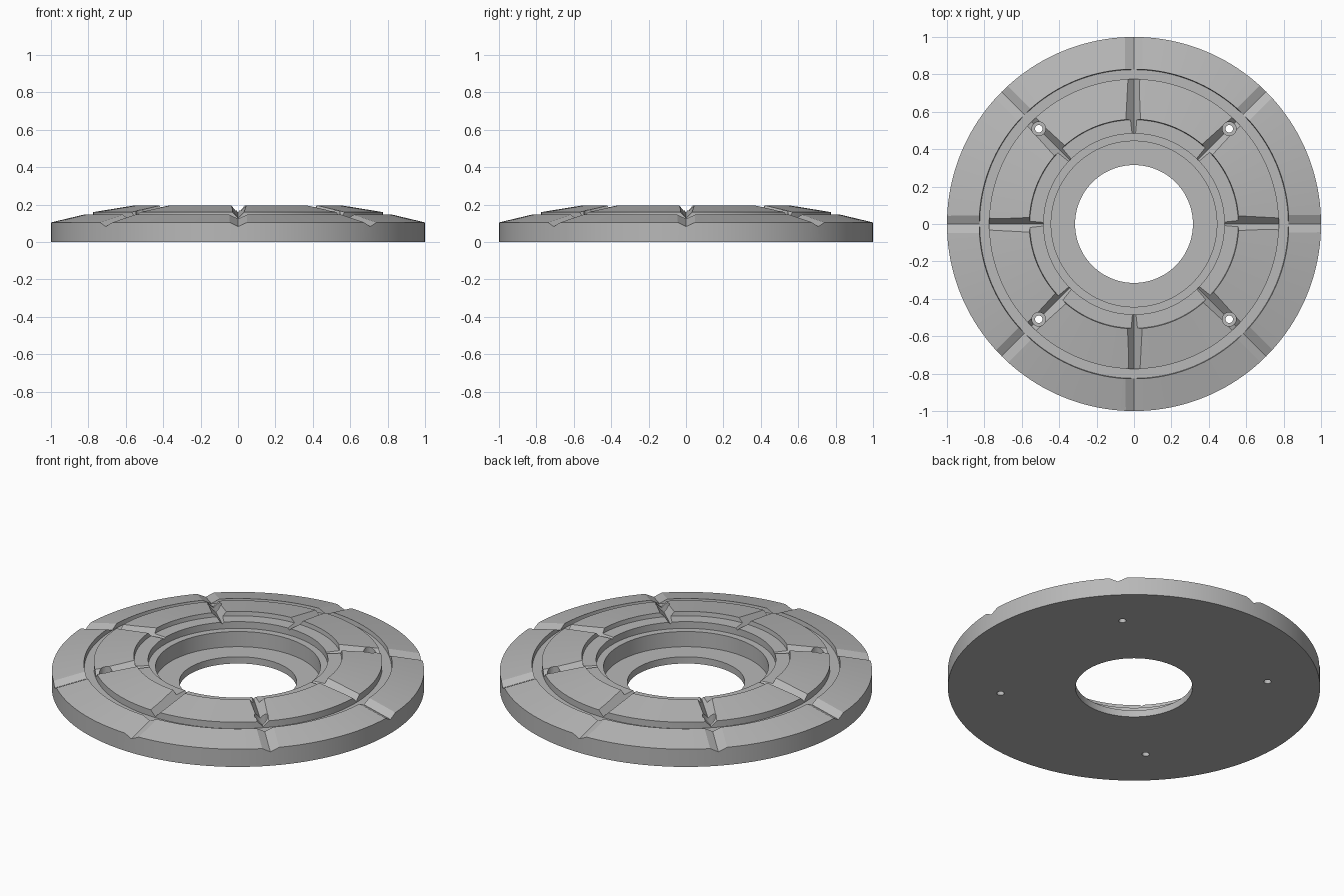
import bpy, bmesh, math
from mathutils import Matrix, Vector

cube = bpy.data.objects.get("Cube")
if cube:
    bpy.data.objects.remove(cube, do_unlink=True)

grey = bpy.data.materials.new("plain grey")
grey.use_nodes = True
grey.diffuse_color = (0.48, 0.48, 0.48, 1)
grey.node_tree.nodes["Principled BSDF"].inputs["Base Color"].default_value = grey.diffuse_color


def make_object(name, bm):
    bmesh.ops.recalc_face_normals(bm, faces=bm.faces[:])
    mesh = bpy.data.meshes.new(name)
    bm.to_mesh(mesh)
    bm.free()
    mesh.materials.append(grey)
    obj = bpy.data.objects.new(name, mesh)
    bpy.context.collection.objects.link(obj)
    return obj


def lathe(name, profile, steps):
    """Turn a closed (radius, height) profile around the z axis."""
    bm = bmesh.new()
    rings = []
    for i in range(steps):
        a = math.tau * i / steps
        rings.append([bm.verts.new((r * math.cos(a), r * math.sin(a), z)) for r, z in profile])
    n = len(profile)
    for i in range(steps):
        here, after = rings[i], rings[(i + 1) % steps]
        for j in range(n):
            k = (j + 1) % n
            bm.faces.new((here[j], after[j], after[k], here[k]))
    return make_object(name, bm)


def vee_cutter(angle, start, end):
    """Radial V wedge; each end is (radius, apex height, half width per height)."""
    bm = bmesh.new()
    turn = Matrix.Rotation(angle, 3, 'Z')
    top = 0.3
    ends = []
    for r, z, spread in (start, end):
        w = (top - z) * spread
        pts = ((r, 0, z), (r, w, top), (r, -w, top))
        ends.append([bm.verts.new(turn @ Vector(p)) for p in pts])
    a, b = ends
    bm.faces.new(a)
    bm.faces.new(b)
    for i in range(3):
        j = (i + 1) % 3
        bm.faces.new((a[i], a[j], b[j], b[i]))
    return make_object("groove_cutter", bm)


def hole_cutter(angle, distance, radius, bottom):
    bm = bmesh.new()
    top = 0.3
    place = Matrix.Rotation(angle, 4, 'Z') @ Matrix.Translation((distance, 0, (top + bottom) / 2))
    bmesh.ops.create_cone(bm, cap_ends=True, segments=32, radius1=radius, radius2=radius,
                          depth=top - bottom, matrix=place)
    return make_object("hole_cutter", bm)


def cut(target, cutter):
    cutter.hide_render = True
    mod = target.modifiers.new("cut", 'BOOLEAN')
    mod.operation = 'DIFFERENCE'
    mod.solver = 'EXACT'
    mod.object = cutter
    bpy.context.view_layer.objects.active = target
    bpy.ops.object.modifier_apply(modifier=mod.name)
    bpy.data.objects.remove(cutter, do_unlink=True)


# Stepped ring: outer slope, ring channel, raised disc, inner ledges, bore
profile = [
    (0.315, 0), (1.0, 0), (1.0, 0.105), (0.828, 0.146), (0.825, 0.122),
    (0.775, 0.122), (0.775, 0.16), (0.56, 0.195), (0.557, 0.17),
    (0.483, 0.17), (0.483, 0.13), (0.443, 0.13), (0.443, 0.04), (0.315, 0.04),
]
ring = lathe("stepped_ring", profile, 160)

# Eight radial grooves on the outer slope and on the raised disc
for i in range(8):
    angle = math.tau * i / 8
    cut(ring, vee_cutter(angle, (0.8, 0.13, 2.0), (1.02, 0.078, 2.2)))
    cut(ring, vee_cutter(angle, (0.46, 0.162, 0.8), (0.79, 0.126, 1.0)))

# Four counterbored bolt holes in the diagonal grooves
for i in range(4):
    angle = math.tau * (i + 0.5) / 4
    cut(ring, hole_cutter(angle, 0.72, 0.037, 0.1))
    cut(ring, hole_cutter(angle, 0.72, 0.02, -0.1))

bpy.ops.object.select_all(action='DESELECT')
ring.select_set(True)
bpy.context.view_layer.objects.active = ring
bpy.ops.object.shade_smooth_by_angle(angle=math.radians(8))
